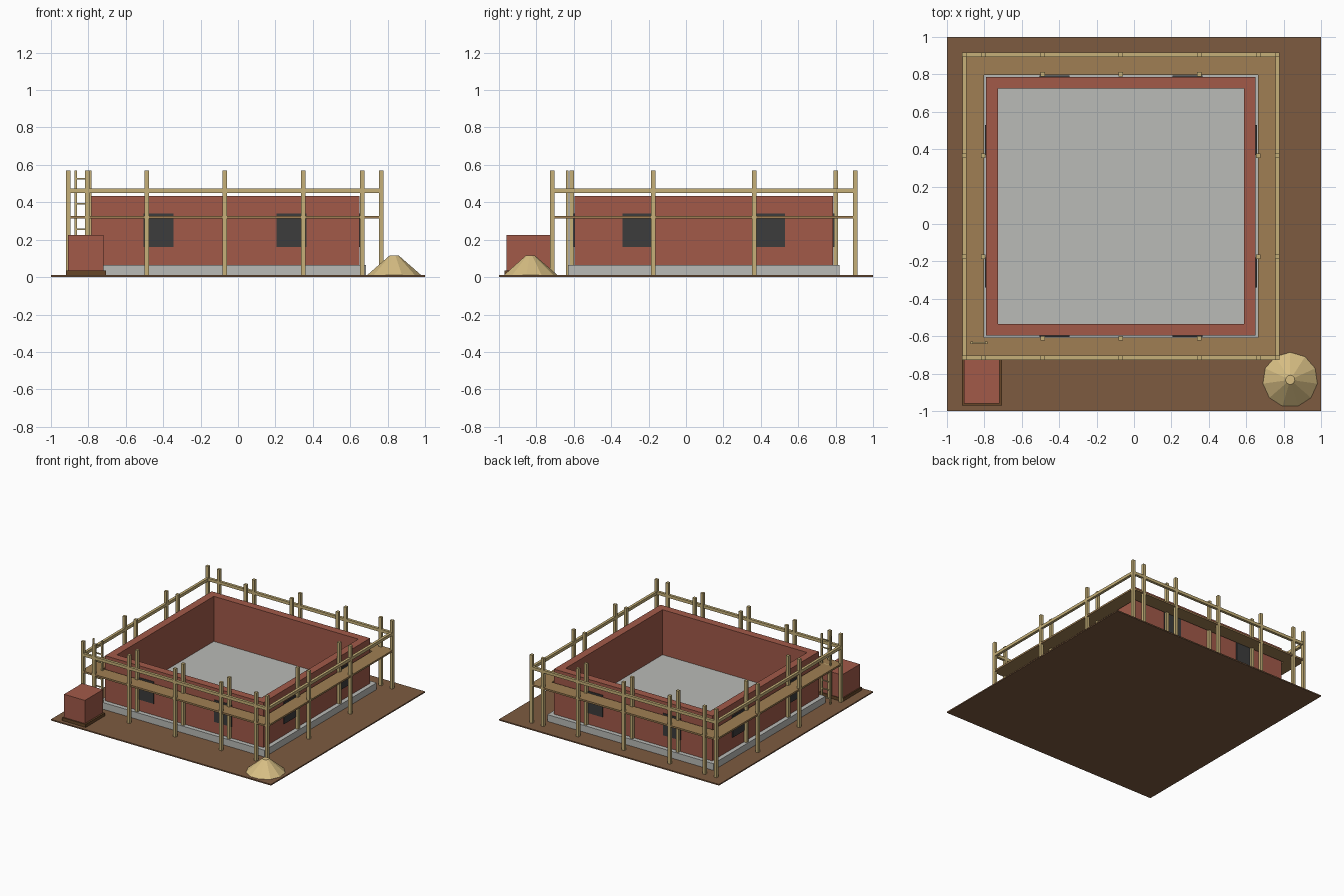
import bpy
import bmesh
from mathutils import Matrix, Vector

if "Cube" in bpy.data.objects:
    bpy.data.objects.remove(bpy.data.objects["Cube"], do_unlink=True)


def material(name, rgb):
    """Flat material from an sRGB hex colour, stored as linear values."""
    channels = [int(rgb[i:i + 2], 16) / 255 for i in (0, 2, 4)]
    colour = [c / 12.92 if c <= 0.04 else ((c + 0.055) / 1.055) ** 2.4 for c in channels] + [1]
    mat = bpy.data.materials.new(name)
    mat.use_nodes = True
    mat.diffuse_color = colour
    mat.node_tree.nodes["Principled BSDF"].inputs["Base Color"].default_value = colour
    return mat


EARTH = material("earth", "7D5B40")
CONCRETE = material("concrete", "BABBB7")
BRICK = material("brick", "A25A49")
TIMBER = material("timber", "C6B078")
PLANK = material("plank", "A07F53")
GLASS = material("dark_opening", "3C3C3C")
PALLET = material("pallet_wood", "664628")
SAND = material("sand", "D8BF84")


def finish(name, bm, mat):
    bmesh.ops.recalc_face_normals(bm, faces=bm.faces)
    mesh = bpy.data.meshes.new(name)
    bm.to_mesh(mesh)
    bm.free()
    mesh.materials.append(mat)
    obj = bpy.data.objects.new(name, mesh)
    bpy.context.collection.objects.link(obj)
    return obj


def box(name, centre, size, mat):
    bm = bmesh.new()
    place = Matrix.Translation(Vector(centre)) @ Matrix.Diagonal((*size, 1))
    bmesh.ops.create_cube(bm, size=1, matrix=place)
    return finish(name, bm, mat)


def ring(name, outer, inner, bottom, top, mat):
    """Rectangular frame around the building centre, from half sizes."""
    bm = bmesh.new()
    corners = ((-1, -1), (1, -1), (1, 1), (-1, 1))
    loops = [[bm.verts.new((CX + sx * hx, CY + sy * hy, z)) for sx, sy in corners]
             for (hx, hy), z in ((outer, bottom), (outer, top), (inner, top), (inner, bottom))]
    for k in range(4):
        a, b = loops[k], loops[(k + 1) % 4]
        for i in range(4):
            j = (i + 1) % 4
            bm.faces.new((a[i], a[j], b[j], b[i]))
    return finish(name, bm, mat)


# Building centre
CX, CY = -0.07, 0.095
WALL_X, WALL_Y = 0.72, 0.692

# Ground, foundation and brick walls
box("ground", (0, 0, 0.005), (2, 2, 0.01), EARTH)
box("foundation", (CX, CY, 0.0375), (1.51, 1.454, 0.055), CONCRETE)
ring("walls", (WALL_X, WALL_Y), (WALL_X - 0.063, WALL_Y - 0.063), 0.065, 0.435, BRICK)

# Dark window plates, two on every wall
for side in (-1, 1):
    for offset in (-0.355, 0.355):
        box("window_front_back", (CX + offset, CY + side * (WALL_Y + 0.002), 0.25),
            (0.16, 0.009, 0.18), GLASS)
        box("window_side", (CX + side * (WALL_X + 0.002), CY + offset, 0.25),
            (0.009, 0.16, 0.18), GLASS)

# Scaffold walkway and guard rail
OUT_X, OUT_Y = 0.837, 0.81
IN_X, IN_Y = 0.735, 0.705
ring("scaffold_deck", (OUT_X + 0.01, OUT_Y + 0.01), (IN_X - 0.003, IN_Y - 0.003), 0.314, 0.328, PLANK)
ring("guard_rail", (OUT_X + 0.011, OUT_Y + 0.011), (OUT_X - 0.011, OUT_Y - 0.011), 0.449, 0.473, TIMBER)


# Scaffold posts
def post(x, y):
    box("scaffold_post", (CX + x, CY + y, 0.2855), (0.024, 0.024, 0.569), TIMBER)


for side in (-1, 1):
    for x in (-OUT_X, -IN_X, -0.418, 0, 0.418, IN_X, OUT_X):
        post(x, side * OUT_Y)
    for x in (-0.418, 0, 0.418):
        post(x, side * IN_Y)
    for y in (-0.27, 0.27):
        post(side * OUT_X, y)
        post(side * IN_X, y)

# Ladder at the front right corner
for x in (-0.868, -0.79):
    box("ladder_rail", (x, -0.635, 0.29), (0.012, 0.012, 0.56), TIMBER)
for i in range(8):
    box("ladder_rung", (-0.829, -0.635, 0.054 + i * 0.0675), (0.078, 0.008, 0.008), TIMBER)

# Brick stack on a pallet
box("pallet", (-0.812, -0.845, 0.0225), (0.214, 0.25, 0.025), PALLET)
box("brick_stack", (-0.814, -0.843, 0.13), (0.19, 0.235, 0.19), BRICK)

# Sand heap
heap = bmesh.new()
bmesh.ops.create_cone(heap, cap_ends=True, segments=11, radius1=0.147, radius2=0.025, depth=0.105,
                      matrix=Matrix.Translation((0.835, -0.833, 0.0625)))
finish("sand_heap", heap, SAND)
